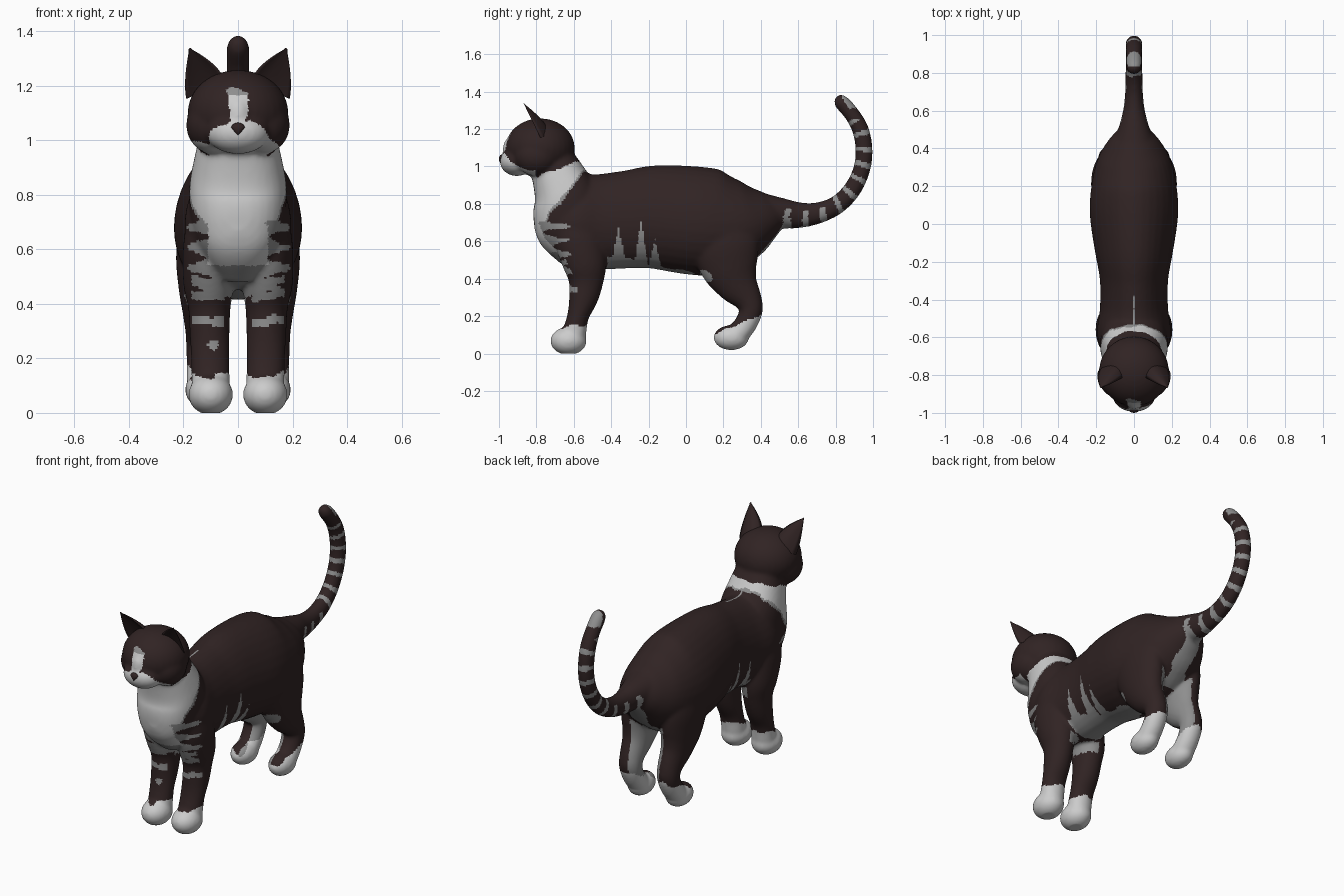
import bpy, bmesh, math
from mathutils import Vector, Matrix

cube = bpy.data.objects.get("Cube")
if cube:
    bpy.data.objects.remove(cube, do_unlink=True)

# Flat colours
BROWN, WHITE, GREY, EAR_PINK, NOSE_PINK = range(5)


def flat_material(name, rgb):
    mat = bpy.data.materials.new(name)
    mat.use_nodes = True
    mat.diffuse_color = (*rgb, 1)
    bsdf = next(n for n in mat.node_tree.nodes if n.type == 'BSDF_PRINCIPLED')
    bsdf.inputs["Base Color"].default_value = (*rgb, 1)
    bsdf.inputs["Roughness"].default_value = 0.8
    return mat


MATERIALS = [flat_material("dark brown fur", (0.03, 0.017, 0.017)),
             flat_material("white fur", (0.6, 0.6, 0.6)),
             flat_material("grey fur", (0.27, 0.27, 0.27)),
             flat_material("ear pink", (0.33, 0.19, 0.24)),
             flat_material("nose pink", (0.55, 0.3, 0.35))]


def make_object(name, bm):
    bmesh.ops.recalc_face_normals(bm, faces=bm.faces)
    mesh = bpy.data.meshes.new(name)
    bm.to_mesh(mesh)
    bm.free()
    obj = bpy.data.objects.new(name, mesh)
    bpy.context.collection.objects.link(obj)
    return obj


def add_materials(mesh):
    mesh.materials.clear()
    for mat in MATERIALS:
        mesh.materials.append(mat)


def skin(bm, rings):
    """Bridge a list of point rings and cap both ends; return side faces by row."""
    rows = [[bm.verts.new(p) for p in ring] for ring in rings]
    count = len(rows[0])
    sides = [[bm.faces.new((a[i], a[(i + 1) % count], b[(i + 1) % count], b[i]))
              for i in range(count)] for a, b in zip(rows, rows[1:])]
    bm.faces.new(rows[0][::-1])
    bm.faces.new(rows[-1])
    return sides


def spline(stations, steps=6):
    """Catmull-Rom interpolation of stations (x, y, z, half width, half depth)."""
    pts = [Vector(s) for s in stations]
    pts = [2 * pts[0] - pts[1]] + pts + [2 * pts[-1] - pts[-2]]
    out = []
    for a, b, c, d in zip(pts, pts[1:], pts[2:], pts[3:]):
        for i in range(steps):
            t = i / steps
            out.append(b + 0.5 * t * ((c - a) + t * ((2 * a - 5 * b + 4 * c - d)
                                                     + t * (3 * (b - c) + d - a))))
    return out + [pts[-2]]


def tube(bm, stations, taper=0.0, power=1.0, count=32):
    samples = spline(stations)
    last = len(samples) - 1
    rings = []
    for i, s in enumerate(samples):
        step = samples[min(i + 1, last)] - samples[max(i - 1, 0)]
        normal = Vector((0, -step[2], step[1])).normalized()
        centre = Vector(s[:3])
        rx, rn = max(s[3], 0.008), max(s[4], 0.008)
        ring = []
        for k in range(count):
            a = math.tau * k / count
            u, v = [math.copysign(abs(f) ** power, f) for f in (math.cos(a), math.sin(a))]
            ring.append(centre + Vector((rx * u * (1 - taper * v), 0, 0)) + normal * rn * v)
        rings.append(ring)
    skin(bm, rings)


def ball(bm, centre, radii):
    bmesh.ops.create_uvsphere(bm, u_segments=32, v_segments=20, radius=1,
                              matrix=Matrix.Translation(centre) @ Matrix.Diagonal((*radii, 1)))


# Torso, from (y, belly height, back height, half width)
bm = bmesh.new()
torso = [(-.81, .67, .73, .03), (-.78, .60, .80, .10), (-.70, .52, .90, .16),
         (-.58, .46, .955, .195), (-.45, .45, .96, .18), (-.30, .455, .98, .18),
         (-.15, .45, 1.007, .205), (.05, .42, 1.0, .233), (.20, .42, .975, .225),
         (.33, .50, .925, .195), (.43, .60, .875, .14), (.50, .68, .835, .08)]
tube(bm, [(0, y, (lo + hi) / 2, w, (hi - lo) / 2) for y, lo, hi, w in torso], taper=0.1)

# Neck
tube(bm, [(0, -.58, .50, .08, .09), (0, -.61, .62, .15, .17), (0, -.63, .72, .175, .185),
          (0, -.64, .83, .178, .175), (0, -.68, .94, .158, .145), (0, -.73, 1.05, .13, .12)],
     power=0.85)

# Tail
tail = [(.38, .75, .13, .12), (.50, .75, .085, .085), (.60, .74, .058, .07),
        (.70, .75, .047, .058), (.80, .79, .045, .051), (.88, .865, .044, .048),
        (.935, .97, .044, .046), (.952, 1.08, .044, .046), (.935, 1.19, .044, .045),
        (.89, 1.275, .042, .042), (.83, 1.345, .04, .04), (.805, 1.372, .02, .02)]
tube(bm, [(0, *s) for s in tail])

# Skull and muzzle
ball(bm, (0, -.78, 1.10), (.185, .185, .157))
ball(bm, (0, -.905, 1.027), (.115, .09, .078))
ball(bm, (0, -.93, 1.09), (.05, .05, .07))

# Cheeks, legs and paws
for side in (1, -1):
    ball(bm, (side * .09, -.80, 1.055), (.1, .12, .105))
    front_leg = [(.105, -.58, .72, .08, .13), (.11, -.57, .60, .092, .13),
                 (.108, -.54, .47, .092, .115), (.105, -.535, .38, .077, .092),
                 (.104, -.55, .29, .073, .077), (.102, -.577, .20, .07, .058),
                 (.1, -.595, .12, .07, .063), (.1, -.605, .06, .07, .065)]
    hind_leg = [(.12, .20, .72, .09, .17), (.132, .21, .58, .095, .18),
                (.13, .235, .46, .088, .155), (.128, .275, .37, .075, .115),
                (.126, .33, .29, .066, .077), (.126, .347, .23, .064, .063),
                (.126, .32, .16, .062, .06), (.126, .275, .105, .063, .06),
                (.126, .24, .085, .06, .055)]
    for leg in (front_leg, hind_leg):
        tube(bm, [(side * s[0], *s[1:]) for s in leg])
    ball(bm, (side * .1, -.628, .067), (.082, .097, .075))
    ball(bm, (side * .126, .242, .085), (.068, .095, .067))

# Fuse everything into one smooth skin
body = make_object("body", bm)
remesh = body.modifiers.new("fuse", 'REMESH')
remesh.mode = 'VOXEL'
remesh.voxel_size = 0.01
soften = body.modifiers.new("soften", 'SMOOTH')
soften.factor = 0.5
soften.iterations = 8
evaluated = body.evaluated_get(bpy.context.evaluated_depsgraph_get())
fused = bpy.data.meshes.new_from_object(evaluated)
body.modifiers.clear()
body.data = fused
add_materials(fused)
for v in fused.vertices:
    v.co.z = max(v.co.z, 0.0)
fused.update()


def spike(y, centre, height, width):
    return height * max(0, 1 - abs(y - centre) / width)


def coat(p, n):
    """Fur colour from position and facing direction."""
    x, y, z = p
    ax = abs(x)
    wobble = 0.008 * math.sin(45 * y + 30 * x) + 0.006 * math.sin(70 * x + 50 * z)
    # Paws
    if y < -.4 and z < .15 + .2 * (y + .6) + wobble:
        return WHITE
    if 0.1 < y < .45 and z < .14 + .4 * (y - .24) + wobble:
        return WHITE
    # Muzzle and blaze
    if y < -.8 and .9 < z < .985 + .95 * max(0, -.89 - y) + wobble:
        return WHITE
    if y < -.88 and 1.03 < z < 1.18 + wobble and ax < .026 + .12 * max(0, z - 1.06) + wobble / 2:
        return GREY if z > 1.165 else WHITE
    # Collar and bib
    if y < -.5 and z > .69 and z < .945 + .36 * (y + .8) + wobble / 2:
        edge = -.785 + .8 * (z - .665) + wobble
        if y < edge:
            return GREY if y > edge - .018 else WHITE
    # Ragged chest patch
    if y < -.5 and .41 < z < .72 and n.y < -.12:
        edge = .15 + .04 * math.sin(math.tau * z / .075 + 1) - max(0, .5 - z) + wobble
        if ax < edge:
            return WHITE if z > .54 and ax < .11 else GREY
    # Front leg stripes
    if y < -.5 and n.y < -.15 and .05 < ax < .17:
        if any(abs(z - h - .1 * (ax - .1) - wobble / 2) < .016 for h in (.335, .43, .48)):
            return GREY
        if x < 0 and math.hypot(x + .09, z - .25) < .02:
            return GREY
    # Belly with upward streaks
    if -.42 < y < .14 and z > .38:
        top = (.52 - .2 * (y + .4) + wobble + spike(y, -.36, .15, .035)
               + spike(y, -.24, .22, .035) + spike(y, -.165, .15, .03) + spike(y, .11, .04, .04))
        if z < top:
            return GREY
    if -.56 < y < -.38 and n.x * x < 0 and z > .4:
        return GREY
    # Inner thighs and under the tail
    if y > .1 and z < .62 and n.x * x < 0 and abs(n.x) > .35 and ax < .15:
        return GREY
    if .3 < y < .56 and .4 < z < .73 and ax < .055 + wobble and (n.y > 0 or n.z < 0):
        return GREY
    # Tail rings and tip
    if y > .52 and z < 1.25 and (y > .75 or n.z < .35):
        angle = math.atan2(z - 1.08, y - .66) + wobble
        if (angle / .28) % 1 < .32:
            return GREY
    if y > .75 and z > 1.31 and n.y > .15:
        return GREY
    return BROWN


for poly in fused.polygons:
    poly.material_index = coat(poly.center, poly.normal)
    poly.use_smooth = True

# Ears: thin cupped shells with a pink front
for label, side in (("left", 1), ("right", -1)):
    bm = bmesh.new()
    tip, inner, outer = [Vector((side * x, y, z)) for x, y, z in
                         ((.178, -.868, 1.337), (.06, -.815, 1.235), (.192, -.785, 1.15))]
    back = Vector((side * -.4, .9, .1)).normalized()
    rows, cols = 12, 10
    rings = []
    for j in range(rows + 1):
        v = j / rows
        width = max(1 - v ** 1.5, 0.04)
        middle = (inner + outer).lerp(2 * tip, v) / 2
        across = (outer - inner) * width / 2
        hollow = [(2 * i / cols - 1, .028) for i in range(cols + 1)]
        hump = [(1 - 2 * i / cols, .07) for i in range(1, cols)]
        rings.append([middle + across * u + back * width * (depth * (1 - u * u) + .008 * abs(u))
                      for u, depth in hollow + hump])
    for j, row in enumerate(skin(bm, rings)):
        for i, face in enumerate(row):
            face.smooth = True
            if 0 < i < cols - 1:
                face.material_index = GREY if j > rows - 4 else EAR_PINK
    ear = make_object(label + "_ear", bm)
    add_materials(ear.data)

# Nose: small ball narrowed towards the mouth
bm = bmesh.new()
ball(bm, (0, -.986, 1.04), (.027, .014, .024))
for v in bm.verts:
    v.co.x *= min(1, max(.25, .8 + (v.co.z - 1.04) * 25))
for face in bm.faces:
    face.smooth = True
    face.material_index = NOSE_PINK
nose = make_object("nose", bm)
add_materials(nose.data)
